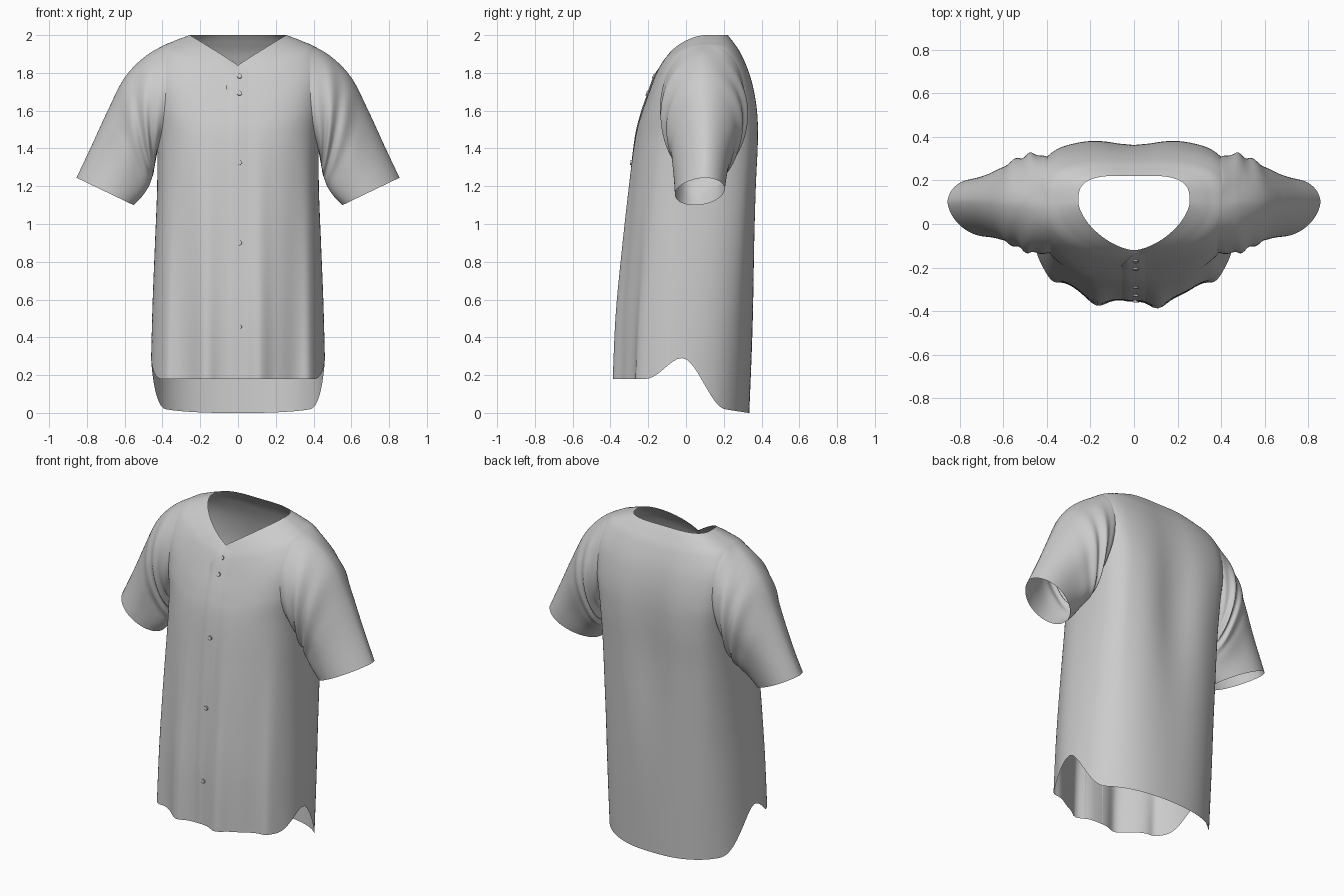
import bpy, bmesh, math
from mathutils import Vector
from mathutils.bvhtree import BVHTree

if "Cube" in bpy.data.objects:
    bpy.data.objects.remove(bpy.data.objects["Cube"])


def clamp(v):
    return max(0.0, min(1.0, v))


def smoothstep(v):
    v = clamp(v)
    return v * v * (3 - 2 * v)


def gauss(x, c, s):
    return math.exp(-((x - c) / s) ** 2)


def power(v, p):
    return math.copysign(abs(v) ** p, v)


def spline(rows, t):
    """Catmull-Rom through rows of numbers, t in 0..1."""
    f = t * (len(rows) - 1)
    i = min(int(f), len(rows) - 2)
    u = f - i
    a, b, c, d = (rows[max(0, min(len(rows) - 1, k))] for k in (i - 1, i, i + 1, i + 2))
    return [0.5 * (2 * q + (r - p) * u + (2 * p - 5 * q + 4 * r - s) * u * u
                   + (3 * q - p - 3 * r + s) * u ** 3) for p, q, r, s in zip(a, b, c, d)]


def sheet(name, loops, closed=True, skip=None):
    """Skin a list of point loops; skip drops faces by their centre."""
    n = len(loops[0])
    bm = bmesh.new()
    vs = [[bm.verts.new(p) for p in loop] for loop in loops]
    for i in range(len(loops) - 1):
        for j in range(n if closed else n - 1):
            k = (j + 1) % n
            quad = (vs[i][j], vs[i][k], vs[i + 1][k], vs[i + 1][j])
            mid = sum((v.co for v in quad), Vector()) / 4
            if not (skip and skip(mid)):
                f = bm.faces.new(quad)
                f.smooth = True
    bmesh.ops.delete(bm, geom=[v for v in bm.verts if not v.link_faces], context='VERTS')
    bmesh.ops.recalc_face_normals(bm, faces=bm.faces)
    me = bpy.data.meshes.new(name)
    bm.to_mesh(me)
    bm.free()
    ob = bpy.data.objects.new(name, me)
    bpy.context.collection.objects.link(ob)
    return ob


# Body levels: half width, y front, y back, y side, z front, z side, z back,
# front squareness, back squareness, z blend exponent
BODY = [
    (.460, -.350, .335, -.02, 0.00, 0.00, 0.00, .82, .86, 2.0),
    (.452, -.345, .352, .00, 0.40, 0.40, 0.40, .82, .80, 2.0),
    (.440, -.323, .368, .02, 0.80, 0.80, 0.80, .80, .74, 2.0),
    (.428, -.295, .382, .05, 1.20, 1.20, 1.20, .77, .66, 2.0),
    (.430, -.268, .390, .08, 1.45, 1.45, 1.45, .74, .60, 2.0),
    (.455, -.238, .380, .09, 1.58, 1.65, 1.62, .74, .58, 2.0),
    (.465, -.200, .348, .10, 1.69, 1.82, 1.77, .78, .62, 1.7),
    (.420, -.165, .300, .10, 1.78, 1.925, 1.89, .90, .66, 1.5),
    (.340, -.140, .256, .10, 1.82, 1.968, 1.96, 1.05, .64, 1.3),
    (.255, -.120, .225, .10, 1.84, 2.00, 2.00, 1.25, .62, 1.2),
]


def hem(y):
    if y < -.02:
        return .29 - .11 * smoothstep((-.02 - y) / .19)
    return .29 - .27 * smoothstep((y + .02) / .23) - .02 * clamp((y - .2) / .13)


def body_point(t, a):
    w, yf, yb, ym, zf, zs, zb, pf, pb, e = spline(BODY, t)
    c, s = math.cos(a), math.sin(a)
    front = s < 0
    p = pf if front else pb
    x = w * power(c, p)
    y = ym + ((ym - yf) if front else (yb - ym)) * power(s, p)
    zc = zf if front else zb
    z = zc + (zs - zc) * abs(c) ** e
    z += hem(y) * clamp(1 - z / 1.2)
    # draped folds: deep at the front hem, shallow down the spine
    drop = clamp((1.55 - z) / 1.35)
    if front:
        y += abs(s) * drop * (-.042 * gauss(x, .11, .055) - .038 * gauss(x, -.17, .055)
                              + .022 * gauss(abs(x), .30, .06) - .03 * gauss(abs(x), .38, .035))
    else:
        y -= s * .032 * gauss(x, 0, .13) * gauss(z, 1.3, .5)
        y += s * .012 * gauss(abs(x), .36, .05) * gauss(z, 1.1, .5)
    return Vector((x, y, z))


def in_armhole(m):
    return abs(m.x) > .39 and ((m.y - .085) / .185) ** 2 + ((m.z - 1.645) / .225) ** 2 < 1


N, M = 144, 110
body_loops = [[body_point(i / M, 2 * math.pi * j / N) for j in range(N)] for i in range(M + 1)]
full = [v for loop in body_loops for v in loop]
tree = BVHTree.FromPolygons(full, [(i * N + j, i * N + (j + 1) % N, (i + 1) * N + (j + 1) % N,
                                    (i + 1) * N + j) for i in range(M) for j in range(N)])
sheet("shirt_body", body_loops, skip=in_armhole)

# Sleeve stations: outer x, outer z, inner x, inner z, y front, y back
SLEEVE = [
    (.38, 1.945, .420, 1.38, -.150, .310),
    (.49, 1.888, .440, 1.31, -.135, .322),
    (.60, 1.775, .450, 1.25, -.110, .300),
    (.69, 1.600, .470, 1.20, -.078, .258),
    (.775, 1.415, .510, 1.145, -.062, .222),
    (.855, 1.245, .553, 1.10, -.055, .203),
]


def sleeve_point(t, a):
    xo, zo, xi, zi, y0, y1 = spline(SLEEVE, t)
    c, s = math.cos(a), math.sin(a)
    # bunched ring folds around the underarm
    under = (1 - c) / 2
    r = 1 + .07 * under ** .7 * abs(s) * math.sin(30 * t + 2.5 * c + .8 * s) * gauss(t, .33, .22)
    r += .035 * under * math.sin(5 * a + 4 * t) * gauss(t, .6, .25)
    k = 1.15 if c > 0 else .95
    twist = .028 * c * smoothstep((t - .3) / .6)
    return Vector(((xo + xi) / 2 + (xo - xi) / 2 * c * r,
                   (y0 + y1) / 2 + (y1 - y0) / 2 * power(s, k) * r + twist,
                   (zo + zi) / 2 + (zo - zi) / 2 * c * r))


# Sleeves start exactly on the body surface
K, S = 80, 60
angles = [2 * math.pi * j / K for j in range(K)]
shift = []
for a in angles:
    root = sleeve_point(0, a)
    shift.append(tree.find_nearest(root)[0] - root)
for side, label in ((1, "left"), (-1, "right")):
    loops = []
    for i in range(S + 1):
        fade = 1 - smoothstep(i / S / .22)
        pts = [sleeve_point(i / S, a) + d * fade for a, d in zip(angles, shift)]
        loops.append([Vector((side * p.x, p.y, p.z)) for p in pts])
    sheet(label + "_sleeve", loops)


# Button placket lying on the front, with a curved top edge
def on_front(x, z):
    hit, nor, _, _ = tree.ray_cast(Vector((x, -1, z)), Vector((0, 1, 0)))
    return hit, (nor if nor.y < 0 else -nor)


columns = [(-.06, -.001), (-.0595, .007), (-.03, .007), (-.015, .007),
           (0, .005), (.02, .004), (.04, .002), (.06, -.001)]
strips = []
for n, (x, lift) in enumerate(columns):
    top = 1.833 - .10 * (max(0, -x) / .06) ** 1.5
    strip = []
    for k in range(81):
        z = .186 + (top - .186) * k / 80
        # the free edge only stands proud near the collar
        flat = smoothstep((1.74 - z) / .06)
        dx, up = (.02 * flat, 1 - .5 * flat) if n == 1 else (0, 1 - .3 * flat)
        hit, nor = on_front(x + dx, z)
        strip.append(hit + Vector((0, -lift * (up if lift > 0 else 1), 0)))
    strips.append(strip)
sheet("button_placket", strips, closed=False)

# Buttons
for k, z in enumerate((1.78, 1.69, 1.325, .90, .455)):
    hit, nor = on_front(.008, z)
    bpy.ops.mesh.primitive_cylinder_add(vertices=20, radius=.013, depth=.010,
                                        location=hit + nor * .006,
                                        rotation=nor.to_track_quat('Z', 'Y').to_euler())
    bpy.context.object.name = "button_%d" % (k + 1)
    bpy.ops.object.shade_smooth_by_angle()
